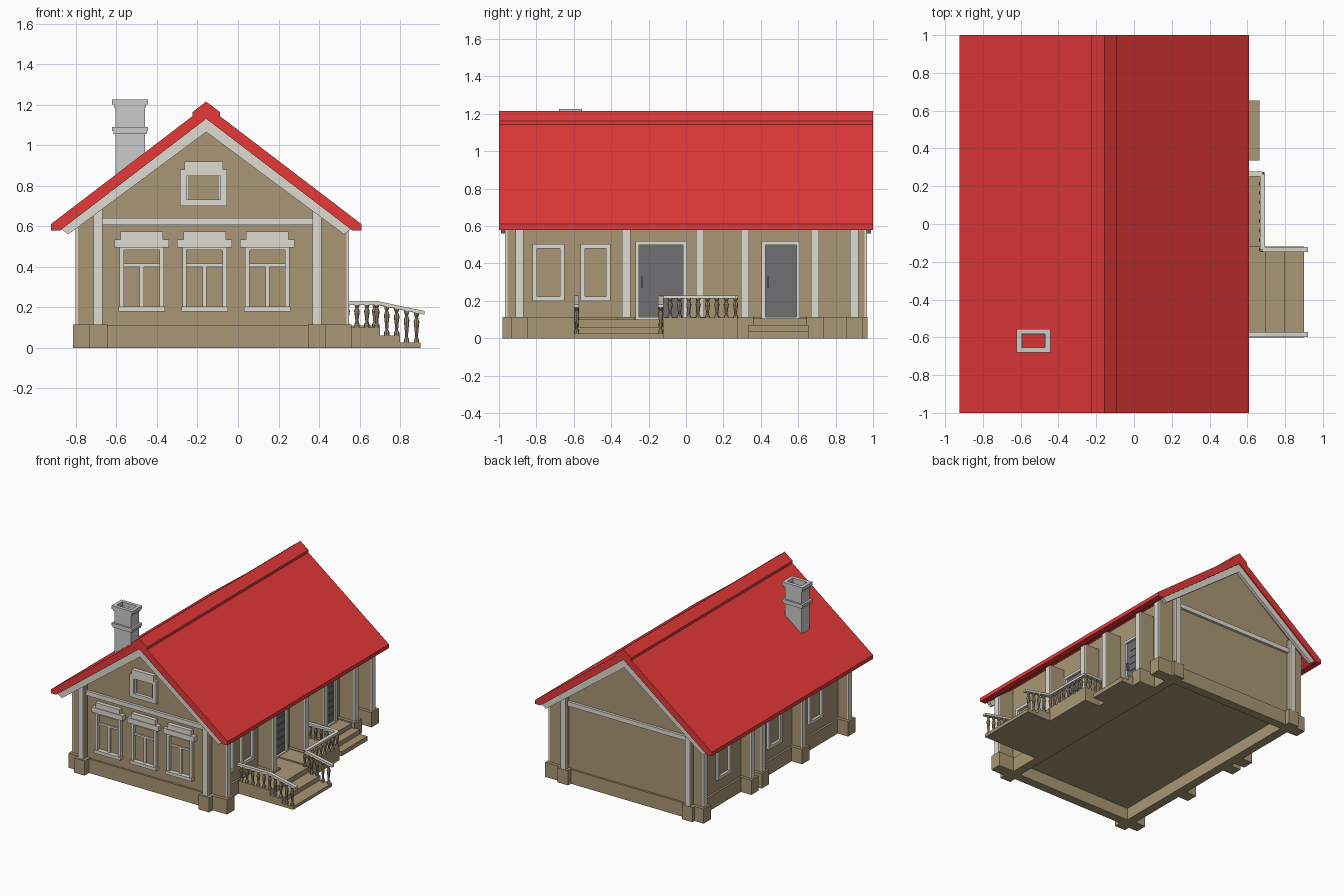
import bpy, bmesh, math
from mathutils import Vector

if "Cube" in bpy.data.objects:
    bpy.data.objects.remove(bpy.data.objects["Cube"])


def material(name, rgb):
    m = bpy.data.materials.new(name)
    m.diffuse_color = (*rgb, 1)
    m.use_nodes = True
    m.node_tree.nodes["Principled BSDF"].inputs["Base Color"].default_value = m.diffuse_color
    return m


TAN = material("tan_plaster", (0.40, 0.31, 0.18))
RED = material("red_roof", (0.78, 0.04, 0.04))
TRIM = material("cream_trim", (0.74, 0.71, 0.63))
DARK = material("dark_door", (0.16, 0.16, 0.17))


def finish(name, bm, mat=None):
    bmesh.ops.recalc_face_normals(bm, faces=bm.faces)
    me = bpy.data.meshes.new(name)
    bm.to_mesh(me)
    bm.free()
    ob = bpy.data.objects.new(name, me)
    bpy.context.collection.objects.link(ob)
    if mat:
        me.materials.append(mat)
    return ob


def boxes(name, specs, mat=None):
    """One mesh out of boxes (x0, x1, y0, y1, z0, z1)."""
    bm = bmesh.new()
    for x0, x1, y0, y1, z0, z1 in specs:
        vs = bmesh.ops.create_cube(bm, size=1)["verts"]
        for v in vs:
            v.co = Vector((x0 if v.co.x < 0 else x1, y0 if v.co.y < 0 else y1, z0 if v.co.z < 0 else z1))
    return finish(name, bm, mat)


def prism(name, pts, y0, y1, mat):
    """XZ outline extruded along y."""
    bm = bmesh.new()
    f = bm.faces.new([bm.verts.new((x, y0, z)) for x, z in pts])
    ext = bmesh.ops.extrude_face_region(bm, geom=[f])["geom"]
    bmesh.ops.translate(bm, verts=[g for g in ext if isinstance(g, bmesh.types.BMVert)], vec=(0, y1 - y0, 0))
    return finish(name, bm, mat)


RX, SLOPE = -0.157, 0.763           # ridge position and roof pitch
FLOOR = 0.115


def under(x):
    return 1.13 - SLOPE * abs(x - RX)


def gable(half):
    """Mirror a half outline (distance from ridge, z), listed apex outer to apex inner."""
    return [(RX + d, z) for d, z in half] + [(RX - d, z) for d, z in reversed(half) if d > 0]


# Roof slab, ridge cap, bargeboards
prism("roof", gable([(0, 1.195), (0.767, 0.61), (0.767, 0.58), (0.72, 0.58), (0, 1.13)]), -1, 1, RED)
prism("ridge_cap", gable([(0, 1.215), (0.068, 1.163), (0.068, 1.14), (0, 1.19)]), -1, 1, RED)
for tag, y in (("front", -0.99), ("back", 0.965)):
    prism(tag + "_bargeboard", gable([(0, 1.132), (0.715, 0.586), (0.68, 0.56), (0, 1.065)]), y, y + 0.025, TRIM)

# Walls that cross and stick out past each corner
XL, XR, YF, YB, T = -0.69, 0.39, -0.89, 0.90, 0.02
X0, X1, Y0, Y1 = -0.79, 0.535, -0.955, 0.955
for tag, y in (("front", YF), ("back", YB)):
    prism(tag + "_wall", [(X0, 0), (X1, 0), (X1, under(X1)), (RX, under(RX)), (X0, under(X0))], y - T, y + T, TAN)
for tag, x in (("left", XL), ("right", XR)):
    boxes(tag + "_wall", [(x - T, x + T, Y0, Y1, 0, under(x) - 0.01)], TAN)
right_stubs = [-0.32, 0.075, 0.315, 0.69]
left_stubs = [-0.32, 0.18, 0.31]
boxes("right_buttresses", [(XR, X1, y - T, y + T, 0, 0.605) for y in right_stubs], TAN)
boxes("left_buttresses", [(X0, XL, y - T, y + T, 0, 0.645) for y in left_stubs], TAN)

# Trim boards on the wall ends and across the gables
E, B = 0.022, 0.012
boxes("right_end_boards", [(X1, X1 + B, y - E, y + E, FLOOR, 0.595) for y in right_stubs + [YF, YB]], TRIM)
boxes("left_end_boards", [(X0 - B, X0, y - E, y + E, FLOOR, 0.635) for y in left_stubs + [YF, YB]], TRIM)
boxes("corner_boards", [(x - E, x + E, a, a + B, FLOOR, under(x) - 0.005)
                        for x in (XL, XR) for a in (Y0 - B, Y1)], TRIM)
boxes("gable_boards", [(XL + T, XR - T, a, a + 0.02, 0.605, 0.64) for a in (YF - T - 0.02, YB + T)], TRIM)

# Plinth under every wall, with blocks round the ends
P, K = 0.035, 0.045
plinth = [(XL, XR, y - P, y + P, 0, FLOOR - 0.005) for y in (YF, YB)]
plinth += [(x - P, x + P, YF, YB, 0, FLOOR - 0.005) for x in (XL, XR)]
boxes("plinth", plinth, TAN)
blocks = [(XR, X1 + 0.025, y - K, y + K, 0, FLOOR) for y in right_stubs + [YF, YB]]
blocks += [(X0 - 0.025, XL, y - K, y + K, 0, FLOOR) for y in left_stubs + [YF, YB]]
for x in (XL, XR):
    blocks += [(x - K, x + K, Y0 - 0.025, YF, 0, FLOOR), (x - K, x + K, YB, Y1 + 0.015, 0, FLOOR)]
boxes("plinth_blocks", blocks, TAN)
boxes("floor", [(XL, XR, YF, YB, 0.095, 0.11)], TAN)


def on_wall(side, specs):
    """Map (u0, u1, z0, z1, depth) onto a wall face."""
    if side == "front":
        return [(a, b, YF - T - d, YF, c, e) for a, b, c, e, d in specs]
    if side == "right":
        return [(XR, XR + T + d, a, b, c, e) for a, b, c, e, d in specs]
    return [(XL - T - d, XL, a, b, c, e) for a, b, c, e, d in specs]


def frame(a, b, c, e, w, d=0.02):
    return [(a, a + w, c, e, d), (b - w, b, c, e, d), (a + w, b - w, e - w, e, d), (a + w, b - w, c, c + w, d)]


# Front windows with carved heads
for i, x in enumerate((-0.475, -0.165, 0.145)):
    s = frame(x - 0.11, x + 0.11, 0.18, 0.505, 0.022, 0.025)
    s += [(x - 0.135, x + 0.135, 0.495, 0.535, 0.035), (x - 0.105, x + 0.105, 0.535, 0.575, 0.03),
          (x - 0.115, x + 0.115, 0.18, 0.205, 0.035)]
    s += [(x - 0.09, x + 0.09, 0.40, 0.415, 0.012), (x - 0.01, x + 0.01, 0.2, 0.405, 0.012)]
    boxes(f"front_window_{i + 1}", on_wall("front", s), TRIM)

# Attic window
boxes("attic_window", on_wall("front", frame(-0.285, -0.055, 0.70, 0.88, 0.032, 0.025)
      + frame(-0.255, -0.085, 0.715, 0.87, 0.014, 0.012)
      + [(-0.265, -0.075, 0.875, 0.92, 0.03)]), TRIM)

# Side windows
for i, (a, b) in enumerate(((-0.82, -0.65), (-0.565, -0.405))):
    boxes(f"right_window_{i + 1}", on_wall("right", frame(a, b, 0.2, 0.505, 0.024)), TRIM)
for i, y in enumerate((0.56, -0.07, -0.58)):
    boxes(f"left_window_{i + 1}", on_wall("left", frame(y - 0.085, y + 0.085, 0.2, 0.505, 0.024)), TRIM)

# Doors with frames, raised slats and handles
for tag, a, b in (("main", -0.27, 0.005), ("side", 0.405, 0.61)):
    boxes(tag + "_door_frame", on_wall("right", frame(a, b, FLOOR - 0.02, 0.52, 0.02, 0.025)), TRIM)
    slats = [(a + 0.02, b - 0.02, FLOOR, 0.5, 0.008)]
    slats += [(a + 0.05, b - 0.03, 0.15 + 0.055 * k, 0.18 + 0.055 * k, 0.012) for k in range(6)]
    slats += [(a + 0.03, a + 0.038, 0.27, 0.33, 0.025)]
    boxes(tag + "_door", on_wall("right", slats), DARK)

# Chimney: hollow square rings
def ring(x0, x1, y0, y1, z0, z1, w):
    return [(x0, x0 + w, y0, y1, z0, z1), (x1 - w, x1, y0, y1, z0, z1),
            (x0 + w, x1 - w, y0, y0 + w, z0, z1), (x0 + w, x1 - w, y1 - w, y1, z0, z1)]


boxes("chimney", ring(-0.605, -0.46, -0.667, -0.57, 0.80, 1.20, 0.014)
      + ring(-0.615, -0.45, -0.675, -0.562, 1.055, 1.07, 0.02)
      + ring(-0.622, -0.443, -0.68, -0.556, 1.07, 1.09, 0.025)
      + ring(-0.612, -0.453, -0.673, -0.563, 1.185, 1.20, 0.018)
      + ring(-0.622, -0.443, -0.68, -0.556, 1.20, 1.225, 0.027))

# Porch deck and steps
LO, HI = -0.60, -0.12
boxes("porch", [(XR, 0.69, HI, 0.275, 0, 0.11), (XR, 0.70, LO, HI, 0, 0.10),
                (0.70, 0.80, LO, HI, 0, 0.06), (0.80, 0.90, LO, HI, 0, 0.025)], TAN)
boxes("side_steps", [(XR, x, 0.335, 0.655, z0, z1) for x, z0, z1 in
                     ((0.665, 0, 0.035), (0.60, 0.035, 0.07), (0.535, 0.07, 0.105))], TAN)


def handrail(name, path, w=0.028, h=0.018):
    """Flat rail swept along a path, sheared so posts stay vertical."""
    bm = bmesh.new()
    for p, q in zip(path, path[1:]):
        p, q = Vector(p), Vector(q)
        d = Vector((q.x - p.x, q.y - p.y, 0)).normalized()
        side, up = Vector((-d.y, d.x, 0)) * w / 2, Vector((0, 0, h))
        a, b = [[bm.verts.new(c) for c in (e - side, e + side, e + side - up, e - side - up)] for e in (p, q)]
        for k in range(4):
            bm.faces.new((a[k], a[k - 1], b[k - 1], b[k]))
        bm.faces.new(a)
        bm.faces.new(b)
    return finish(name, bm, TRIM)


BALUSTER = [(0, 0.013), (0.12, 0.013), (0.2, 0.007), (0.4, 0.009), (0.7, 0.014), (0.85, 0.007), (0.92, 0.012), (1, 0.012)]


def balusters(name, feet):
    """Turned posts at (x, y, bottom, top)."""
    bm = bmesh.new()
    n = 8
    for x, y, z0, z1 in feet:
        rows = [[bm.verts.new((x + r * math.cos(k * math.tau / n), y + r * math.sin(k * math.tau / n), z0 + t * (z1 - z0)))
                 for k in range(n)] for t, r in BALUSTER]
        for a, b in zip(rows, rows[1:]):
            for k in range(n):
                bm.faces.new((a[k - 1], a[k], b[k], b[k - 1]))
        bm.faces.new(rows[0])
        bm.faces.new(rows[-1])
    return finish(name, bm, TAN)


def rail_z(x):
    return 0.23 if x < 0.69 else 0.23 - (x - 0.69) * 0.21


def step_z(x):
    return 0.10 if x < 0.70 else 0.06 if x < 0.80 else 0.02


# Railings either side of the steps and round the landing
YA, YC, XE = -0.585, -0.135, 0.92
handrail("front_handrail", [(XR + T, YA, 0.23), (0.69, YA, 0.23), (XE, YA, rail_z(XE))])
handrail("back_handrail", [(XR + T, 0.265, 0.23), (0.68, 0.265, 0.23), (0.68, YC, 0.23), (XE, YC, rail_z(XE))])
xs = [0.44 + 0.049 * k for k in range(10)]
balusters("front_balusters", [(x, YA, step_z(x), rail_z(x) - 0.015) for x in xs])
balusters("back_step_balusters", [(x, YC, step_z(x), rail_z(x) - 0.015) for x in xs if x > 0.71])
balusters("landing_balusters", [(0.675, YC + 0.05 * k, 0.105, 0.215) for k in range(9)]
          + [(x, 0.265, 0.105, 0.215) for x in xs[:5]])
